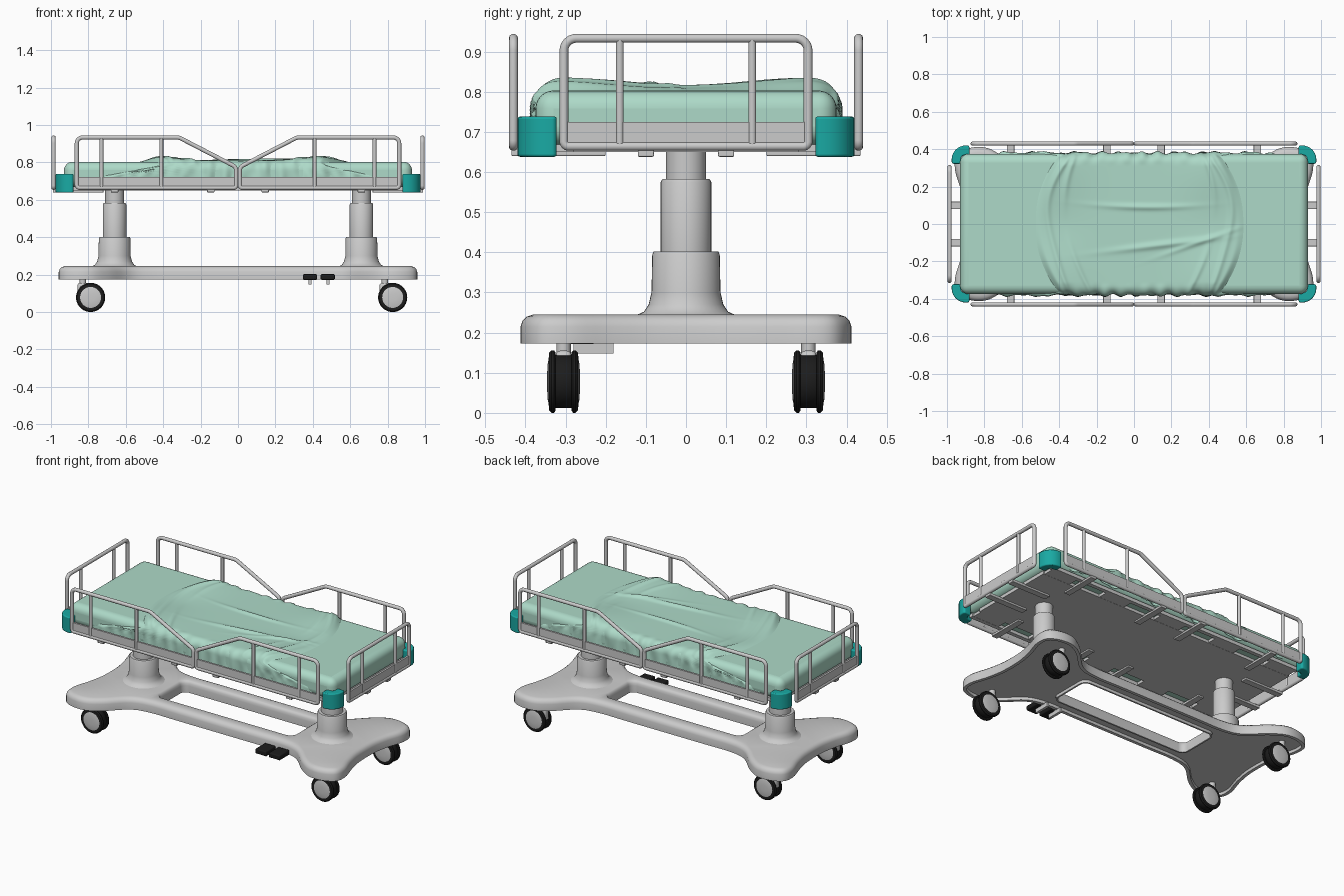
import bpy, bmesh
from math import sin, cos, pi, exp, radians, tan
from mathutils import Vector

if "Cube" in bpy.data.objects:
    bpy.data.objects.remove(bpy.data.objects["Cube"])


def material(name, rgb):
    m = bpy.data.materials.new(name)
    m.diffuse_color = (*rgb, 1)
    m.use_nodes = True
    m.node_tree.nodes["Principled BSDF"].inputs["Base Color"].default_value = m.diffuse_color
    return m


GREEN = material("linen_green", (0.42, 0.70, 0.58))
TEAL = material("teal_plastic", (0.01, 0.40, 0.37))
BLACK = material("black_rubber", (0.012, 0.012, 0.012))


def finish(name, bm, mat=None, bevel=0, segs=3, angle=35):
    bmesh.ops.recalc_face_normals(bm, faces=bm.faces)
    me = bpy.data.meshes.new(name)
    bm.to_mesh(me)
    bm.free()
    ob = bpy.data.objects.new(name, me)
    bpy.context.collection.objects.link(ob)
    if mat:
        me.materials.append(mat)
    if bevel:
        b = ob.modifiers.new("bevel", "BEVEL")
        b.width, b.segments, b.limit_method = bevel, segs, "ANGLE"
    bpy.ops.object.select_all(action="DESELECT")
    ob.select_set(True)
    bpy.context.view_layer.objects.active = ob
    bpy.ops.object.shade_smooth_by_angle(angle=radians(angle))
    return ob


def skin(bm, rings):
    """Quads between successive closed rings; returns the rings as verts."""
    vs = [[bm.verts.new(p) for p in r] for r in rings]
    for a, b in zip(vs, vs[1:]):
        for i in range(len(a)):
            j = (i + 1) % len(a)
            bm.faces.new((a[i], a[j], b[j], b[i]))
    return vs


def loft(name, rings, **kw):
    bm = bmesh.new()
    vs = skin(bm, rings)
    bm.faces.new(vs[0])
    bm.faces.new(vs[-1])
    return finish(name, bm, **kw)


def lathe(name, profile, at, axis="Z", n=40, **kw):
    def pt(r, h, a):
        p = (r * cos(a), r * sin(a), h) if axis == "Z" else (r * cos(a), h, r * sin(a))
        return Vector(at) + Vector(p)
    return loft(name, [[pt(r, h, 2 * pi * i / n) for i in range(n)] for r, h in profile], **kw)


def box(name, x, y, z, **kw):
    rings = [[(x[0], y[0], h), (x[1], y[0], h), (x[1], y[1], h), (x[0], y[1], h)] for h in z]
    return loft(name, rings, **kw)


def rounded(pts, radii, n=6):
    """Closed 2D polygon with filleted corners."""
    out, k = [], len(pts)
    for i in range(k):
        p = Vector(pts[i])
        a, b = (Vector(pts[i - 1]) - p).normalized(), (Vector(pts[(i + 1) % k]) - p).normalized()
        r = radii[i] if isinstance(radii, (list, tuple)) else radii
        half = a.angle(b) / 2
        d = r / tan(half)
        p0, p1 = p + a * d, p + b * d
        c = p + (a + b).normalized() * (r / sin(half))
        for s in range(n + 1):
            m = p0.lerp(p1, s / n) - c
            out.append(c + m.normalized() * r)
    return out


def tube(name, pts, r, closed):
    cu = bpy.data.curves.new(name, "CURVE")
    cu.dimensions, cu.bevel_depth, cu.bevel_resolution, cu.use_fill_caps = "3D", r, 3, True
    sp = cu.splines.new("POLY")
    sp.points.add(len(pts) - 1)
    for q, p in zip(sp.points, pts):
        q.co = (*p, 1)
    sp.use_cyclic_u = closed
    tmp = bpy.data.objects.new(name + "_path", cu)
    bpy.context.collection.objects.link(tmp)
    dg = bpy.context.evaluated_depsgraph_get()
    me = bpy.data.meshes.new_from_object(tmp.evaluated_get(dg))
    bm = bmesh.new()
    bm.from_mesh(me)
    bpy.data.objects.remove(tmp)
    bpy.data.meshes.remove(me)
    return finish(name, bm, angle=50)


# Wheeled base: bone-shaped plate with a long central opening
quad = [(.25, .22), (.46, .22), (.58, .25), (.69, .35), (.78, .405), (.87, .408),
        (.945, .37), (.957, .29), (.925, .18), (.905, .07)]
key = quad + [(x, -y) for x, y in quad[::-1]]
key += [(-x, y) for x, y in key[::-1]]
key = [Vector(p) for p in key]
outline = []
for i in range(len(key)):
    a, b, c, d = (key[(i + o) % len(key)] for o in (-1, 0, 1, 2))
    for s in range(5):
        t = s / 5
        outline.append(.5 * (2 * b + (c - a) * t + (2 * a - 5 * b + 4 * c - d) * t * t
                             + (3 * b - a - 3 * c + d) * t ** 3))
hole = rounded([(-.47, .13), (.47, .13), (.47, -.13), (-.47, -.13)], .035)


def inset(loop, d):
    res = []
    for i, p in enumerate(loop):
        t = (loop[(i + 1) % len(loop)] - loop[i - 1]).normalized()
        res.append(p + Vector((t.y, -t.x)) * d)
    return res


bm = bmesh.new()
caps = ([], [])
for loop, sign, k in ((outline, 1, 1), (hole, -1, .5)):
    prof = [(.19, .022), (.173, .02), (.173, 0), (.215, 0), (.230, .005), (.240, .016), (.245, .032)]
    vs = skin(bm, [[(p.x, p.y, z) for p in inset(loop, sign * d * k)] for z, d in prof])
    for cap, ring in zip(caps, (vs[0], vs[-1])):
        cap += [bm.edges.get((ring[i - 1], ring[i])) for i in range(len(ring))]
for cap in caps:
    bmesh.ops.triangle_fill(bm, edges=cap, use_beauty=True)
finish("wheeled_base", bm)

# Telescopic lifting columns
for sx in (-1, 1):
    lathe("lifting_column", [(.125, .243), (.105, .252), (.093, .27), (.086, .30), (.084, .395), (.080, .402),
                             (.063, .402), (.063, .575), (.059, .582), (.05, .582), (.05, .66)], (.66 * sx, 0, 0))

# Twin-wheel casters
for px in (-.83, .785):
    for py in (-.305, .305):
        wx = px + .042
        lathe("caster_stem", [(.018, .14), (.018, .195)], (px, py, 0), n=20)
        box("caster_body", (px - .028, wx + .01), (py - .02, py + .02), (.08, .155), bevel=.012)
        lathe("caster_core", [(.062, -.026), (.066, -.02), (.066, .02), (.062, .026)], (wx, py, .078), "Y", mat=BLACK)
        for s in (-1, 1):
            lathe("caster_tyre", [(.058, s * .020), (.073, s * .020), (.078, s * .024), (.078, s * .030),
                                  (.072, s * .036), (.058, s * .037)], (wx, py, .078), "Y", mat=BLACK)
            lathe("caster_hub", [(.056, s * .03), (.056, s * .037), (.045, s * .0395), (.02, s * .041)],
                  (wx, py, .078), "Y")

# Foot pedals on the front rail
for x in (.385, .48):
    box("foot_pedal", (x - .038, x + .038), (-.325, -.225), (.172, .202), mat=BLACK, bevel=.006)
    box("pedal_lever", (x - .008, x + .008), (-.28, -.18), (.148, .176))

# Bed deck with edge frame and cross tabs
box("bed_deck", (-.9, .9), (-.28, .28), (.65, .672))
for s in (-1, 1):
    y = sorted((s * .34, s * .365))
    box("deck_side_frame", (-.9, .9), y, (.65, .672))
    for x in (-.8, -.4, 0, .4, .8):
        box("deck_tab", (x - .09, x + .09), sorted((s * .27, s * .35)), (.651, .671))
    for x in (-.66, -.145, .145, .66):
        box("side_rail_bracket", (x - .02, x + .02), sorted((s * .2, s * .435)), (.64, .656), bevel=.003)
    for y in (-.1, .1):
        box("end_rail_bracket", sorted((s * .72, s * .99)), (y - .02, y + .02), (.638, .656), bevel=.003)

# Side rails: two per side, sloped towards the middle
R = .0115
for sy in (-1, 1):
    y = .43 * sy
    for sx in (-1, 1):
        path = rounded([(.01, .664), (.01, .775), (.315, .933), (.862, .933), (.862, .664)],
                       [.012, .03, .05, .03, .015])
        tube("side_rail_frame", [(sx * p.x, y, p.y) for p in path], R, True)
        for x in (.41, .73):
            tube("side_rail_post", [(sx * x, y, .664), (sx * x, y, .933)], R * .9, False)
        box("side_rail_panel", sorted((sx * .012, sx * .86)), (y - .006, y + .006), (.66, .722))

# Head and foot rails
for sx in (-1, 1):
    x = .986 * sx
    path = rounded([(-.304, .664), (-.304, .933), (.304, .933), (.304, .664)], [.012, .03, .03, .012])
    tube("end_rail_frame", [(x, p.x, p.y) for p in path], R, True)
    for y in (-.165, .165):
        tube("end_rail_post", [(x, y, .664), (x, y, .933)], R * .9, False)
    box("end_rail_panel", (x - .006, x + .006), (-.3, .3), (.66, .725))

# Corner bumpers
corner = rounded([(.88, .42), (.975, .42), (.975, .322), (.925, .322), (.925, .368), (.88, .368)],
                 [.012, .075, .012, .008, .02, .008])
for sx in (-1, 1):
    for sy in (-1, 1):
        loft("corner_bumper", [[(sx * p.x, sy * p.y, z) for p in corner] for z in (.638, .738)],
             mat=TEAL, bevel=.006)

# Mattress
box("mattress", (-.93, .93), (-.375, .375), (.668, .803), mat=GREEN, bevel=.045, segs=6, angle=60)


# Wrinkled sheet draped over the middle of the mattress
def ease(t):
    t = max(0, min(1, t))
    return t * t * (3 - 2 * t)


def ridge(d, w):
    return exp(-(d / w) ** 2)


NU, NV, FLAT, RAD, DROP = 170, 120, .33, .045, .075
ARC = RAD * pi / 2
bm = bmesh.new()
grid = []
for j in range(NV + 1):
    t = 2 * j / NV - 1
    s, side = abs(t) * (FLAT + ARC + DROP), 1 if t >= 0 else -1
    a = max(0, min(pi / 2, (s - FLAT) / RAD))
    y = min(s, FLAT) + RAD * sin(a)
    z = .803 - RAD + RAD * cos(a) - max(0, s - FLAT - ARC)
    half = .58 - .14 * min(1, s / .37) ** 2 + .34 * ease((s - .36) / .09)
    row = []
    for i in range(NU + 1):
        u = 2 * i / NU - 1
        x = u * half + .03 * (1 - ease((s - .36) / .09))
        yy = y * side
        drape = ease((s - .31) / .08)
        bump = .018 * ridge(abs(x) - .43, .17) * ease(s / .3) * (1 - drape)
        bump += .010 * ridge(yy - .09 - .12 * (x - .1) ** 2, .014) * ridge(x - .06, .23)
        bump += .011 * ridge(yy + .13 - .12 * x, .016) * ridge(x - .15, .26)
        bump += .008 * ridge(yy + .22 - .35 * x, .014) * ridge(x - .35, .18)
        bump += .008 * ridge(abs(u) - .84 - .03 * sin(9 * yy), .03) * (1 - drape)
        bump += .007 * ridge(abs(u) - .68 - .25 * yy, .03) * ease(s / .25) * (1 - drape)
        bump += drape * (.005 * sin(48 * x + 3 * sin(7 * x) + 14 * s) + .004 * sin(83 * x - 9 * s + side))
        d = -.004 + ease((1 - abs(u)) / .1) * (.010 + bump)
        hem = .008 * sin(21 * x + side) * ease((s - FLAT - ARC) / DROP)
        row.append(bm.verts.new((x, side * (y + d * sin(a)), z + d * cos(a) + hem)))
    grid.append(row)
for r0, r1 in zip(grid, grid[1:]):
    for i in range(NU):
        bm.faces.new((r0[i], r0[i + 1], r1[i + 1], r1[i]))
finish("draped_sheet", bm, mat=GREEN, angle=80)
